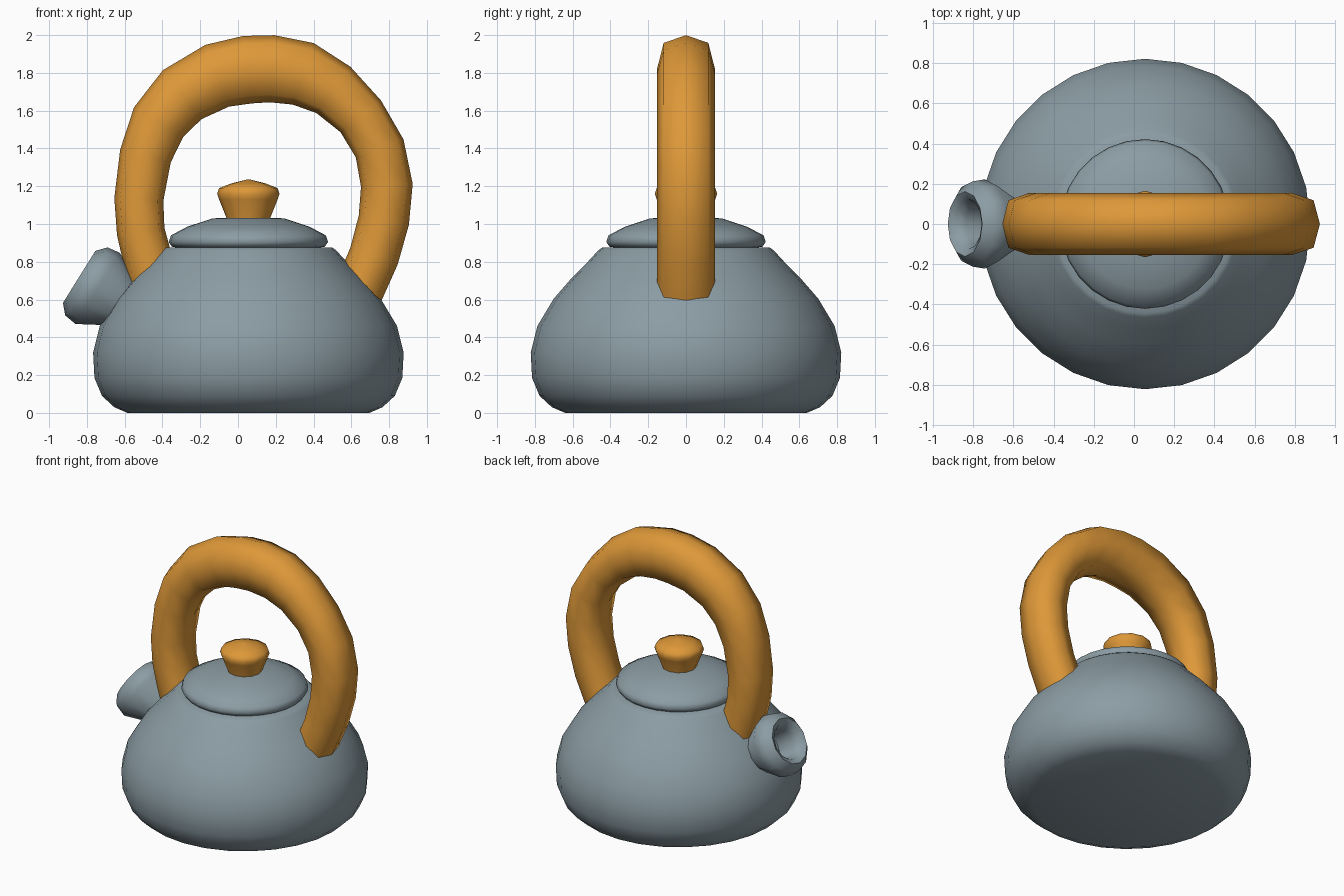
import bpy, bmesh, math
from mathutils import Vector

if "Cube" in bpy.data.objects:
    bpy.data.objects.remove(bpy.data.objects["Cube"])

CX = 0.055  # axis of body, lid and knob


def material(name, rgb):
    m = bpy.data.materials.new(name)
    m.diffuse_color = (*rgb, 1)
    m.use_nodes = True
    m.node_tree.nodes["Principled BSDF"].inputs["Base Color"].default_value = m.diffuse_color
    return m


steel = material("blue_grey_enamel", (0.26, 0.335, 0.37))
orange = material("orange_wood", (0.73, 0.315, 0.04))


def loft(name, rings, mat, angle):
    """Skin a list of closed rings, capping both ends."""
    bm = bmesh.new()
    vr = [[bm.verts.new(p) for p in r] for r in rings]
    n = len(vr[0])
    for a, b in zip(vr, vr[1:]):
        for i in range(n):
            j = (i + 1) % n
            bm.faces.new((a[i], a[j], b[j], b[i]))
    bm.faces.new(vr[0][::-1])
    bm.faces.new(vr[-1])
    bmesh.ops.recalc_face_normals(bm, faces=bm.faces)
    me = bpy.data.meshes.new(name)
    bm.to_mesh(me)
    bm.free()
    me.materials.append(mat)
    me.polygons.foreach_set("use_smooth", [True] * len(me.polygons))
    me.set_sharp_from_angle(angle=math.radians(angle))
    ob = bpy.data.objects.new(name, me)
    bpy.context.collection.objects.link(ob)
    return ob


def lathe(name, profile, n, mat, angle, origin=(CX, 0, 0), axis=(0, 0, 1)):
    """Turn (radius, distance along axis) pairs about an axis."""
    axis, origin = Vector(axis).normalized(), Vector(origin)
    v = Vector((0, 1, 0))
    u = v.cross(axis)
    rings = [[origin + axis * s + (u * math.cos(t) + v * math.sin(t)) * r
              for t in (2 * math.pi * i / n for i in range(n))]
             for r, s in profile]
    return loft(name, rings, mat, angle)


# Rounded pot body
lathe("kettle_body", [(0.64, 0), (0.71, 0.03), (0.775, 0.09), (0.815, 0.185),
                      (0.822, 0.32), (0.787, 0.46), (0.70, 0.605), (0.60, 0.72),
                      (0.52, 0.80), (0.465, 0.86), (0.445, 0.875), (0.35, 0.875)],
      28, steel, 45)

# Domed lid
lathe("lid", [(0.36, 0.872), (0.405, 0.88), (0.422, 0.905), (0.41, 0.94),
              (0.325, 0.985), (0.19, 1.03), (0.02, 1.035)], 28, steel, 60)

# Lid knob
lathe("lid_knob", [(0.11, 1.0), (0.115, 1.03), (0.155, 1.13), (0.165, 1.16),
                   (0.155, 1.19), (0.09, 1.215), (0.01, 1.235)], 12, orange, 60)

# Stubby flared spout with hollow mouth
lathe("spout", [(0.13, -0.40), (0.145, -0.25), (0.222, -0.115), (0.212, -0.045),
                (0.162, 0), (0.125, -0.02), (0.105, -0.07), (0.10, -0.20)],
      12, steel, 65, origin=(-0.841, 0, 0.72), axis=(-0.85, 0, 0.53))

# Arched handle: path points (x, z, half thickness in the arch plane)
path = [(-0.42, 0.62, 0.13), (-0.475, 0.80, 0.13), (-0.515, 0.96, 0.127),
        (-0.525, 1.13, 0.13), (-0.49, 1.36, 0.138), (-0.42, 1.54, 0.152),
        (-0.295, 1.685, 0.165), (-0.11, 1.785, 0.175), (0.05, 1.817, 0.18),
        (0.18, 1.822, 0.178), (0.345, 1.795, 0.172), (0.505, 1.71, 0.152),
        (0.65, 1.57, 0.136), (0.75, 1.40, 0.135), (0.788, 1.205, 0.137),
        (0.772, 1.02, 0.135), (0.72, 0.83, 0.133), (0.62, 0.60, 0.13)]
rings = []
for i, (x, z, w) in enumerate(path):
    a, b = path[max(i - 1, 0)], path[min(i + 1, len(path) - 1)]
    t = Vector((b[0] - a[0], 0, b[1] - a[1])).normalized()
    out = Vector((-t.z, 0, t.x))
    ring = []
    for k in range(8):
        f = 1.09 if k % 2 else 1.0  # slightly squared octagon section
        q = k * math.pi / 4
        ring.append(Vector((x, 0, z)) + out * w * f * math.cos(q)
                    + Vector((0, 0.153 * f * math.sin(q), 0)))
    rings.append(ring)
loft("handle", rings, orange, 65)
